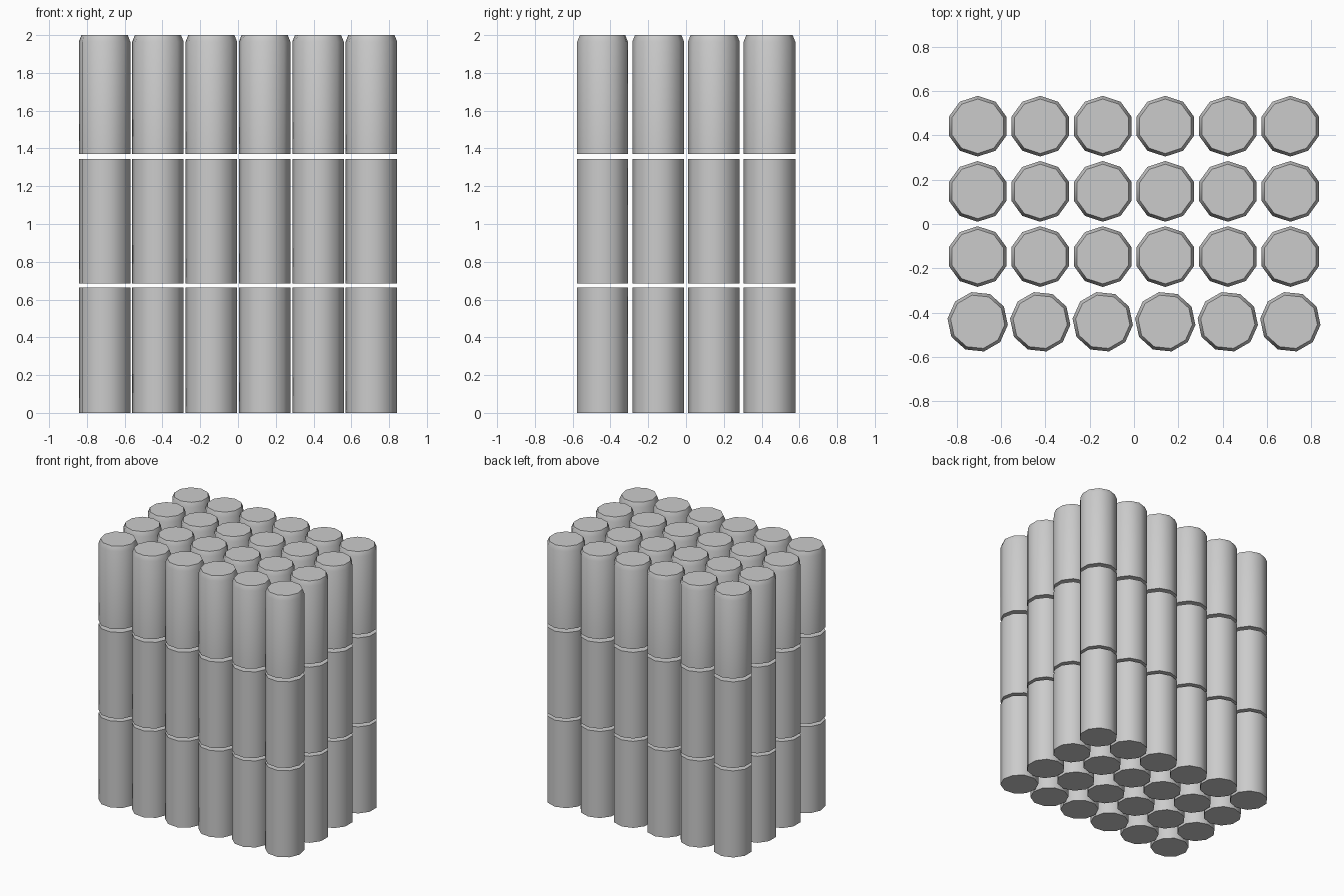
import bpy, bmesh, math

cube = bpy.data.objects.get("Cube")
if cube:
    bpy.data.objects.remove(cube, do_unlink=True)

grey = bpy.data.materials.new("plain grey")
grey.use_nodes = True
colour = (0.6, 0.6, 0.6, 1)
grey.diffuse_color = colour
grey.node_tree.nodes["Principled BSDF"].inputs["Base Color"].default_value = colour

SIDES, RADIUS = 10, 0.137
STEP_X, STEP_Y = 0.2825, 0.2945


def can_mesh(name, low, high, turn, chamfer):
    """Ten-sided can with an optional chamfered top rim."""
    bm = bmesh.new()
    profile = [(RADIUS, low), (RADIUS, high)]
    if chamfer:
        profile = [(RADIUS, low), (RADIUS, high - 0.035), (RADIUS - 0.014, high)]
    rings = []
    for r, z in profile:
        angles = [math.pi / 2 + turn + 2 * math.pi * i / SIDES for i in range(SIDES)]
        rings.append([bm.verts.new((r * math.cos(a), r * math.sin(a), z)) for a in angles])
    for a, b in zip(rings, rings[1:]):
        for i in range(SIDES):
            j = (i + 1) % SIDES
            bm.faces.new((a[i], a[j], b[j], b[i]))
    bm.faces.new(rings[0][::-1])
    bm.faces.new(rings[-1])
    mesh = bpy.data.meshes.new(name)
    bm.to_mesh(mesh)
    bm.free()
    mesh.materials.append(grey)
    return mesh


# Three stacked tiers; the front row is turned slightly
tiers = [("lower_can", 0, 0.663, False),
         ("middle_can", 0.685, 1.345, False),
         ("upper_can", 1.37, 2, True)]
cans = []
for name, low, high, chamfer in tiers:
    straight = can_mesh(name, low, high, 0, chamfer)
    turned = can_mesh(name + "_turned", low, high, math.radians(12), chamfer)
    for row in range(4):
        for col in range(6):
            can = bpy.data.objects.new(f"{name}_{row + 1}_{col + 1}", turned if row == 0 else straight)
            can.location = ((col - 2.5) * STEP_X, (row - 1.5) * STEP_Y, 0)
            bpy.context.collection.objects.link(can)
            cans.append(can)

# Smooth sides with crisp rims
bpy.ops.object.select_all(action="DESELECT")
for can in cans:
    can.select_set(True)
bpy.context.view_layer.objects.active = cans[0]
bpy.ops.object.shade_smooth_by_angle(angle=math.radians(40))
